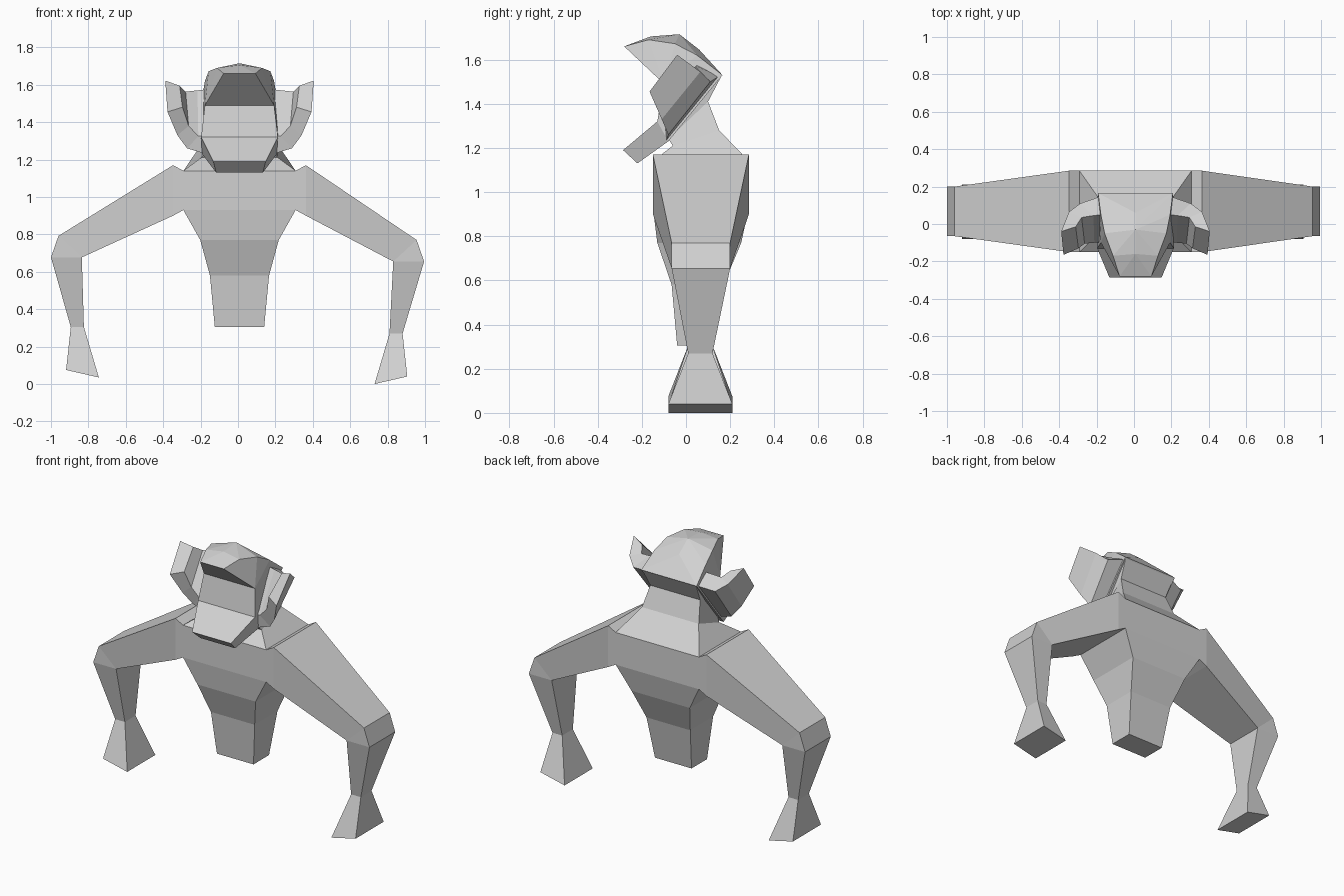
import bpy
import bmesh

if "Cube" in bpy.data.objects:
    bpy.data.objects.remove(bpy.data.objects["Cube"], do_unlink=True)

CX = 0.008  # centre line of the body

grey = bpy.data.materials.new("plain_grey")
grey.use_nodes = True
grey.diffuse_color = (0.64, 0.64, 0.64, 1)
grey.node_tree.nodes["Principled BSDF"].inputs["Base Color"].default_value = (0.64, 0.64, 0.64, 1)


def finish(name, bm):
    bmesh.ops.remove_doubles(bm, verts=bm.verts[:], dist=0.0005)
    bmesh.ops.recalc_face_normals(bm, faces=bm.faces[:])
    mesh = bpy.data.meshes.new(name)
    bm.to_mesh(mesh)
    bm.free()
    mesh.materials.append(grey)
    obj = bpy.data.objects.new(name, mesh)
    obj.location.x = CX
    bpy.context.collection.objects.link(obj)
    return obj


def loft(name, rings):
    """Skin a row of four-cornered sections and cap both ends."""
    bm = bmesh.new()
    rows = [[bm.verts.new(p) for p in ring] for ring in rings]
    for a, b in zip(rows, rows[1:]):
        for i in range(4):
            j = (i + 1) % 4
            bm.faces.new((a[i], a[j], b[j], b[i]))
    bm.faces.new(rows[0])
    bm.faces.new(rows[-1][::-1])
    return finish(name, bm)


def section(front, back):
    """Symmetric section from (half width, y, z) at the front and back."""
    (fw, fy, fz), (bw, by, bz) = front, back
    return [(-fw, fy, fz), (fw, fy, fz), (bw, by, bz), (-bw, by, bz)]


# Torso tapering down to the waist
loft("torso", [section((w, y0, z), (w, y1, z)) for w, y0, y1, z in (
    (0.30, -0.15, 0.285, 1.14), (0.30, -0.15, 0.285, 0.93),
    (0.21, -0.13, 0.25, 0.77), (0.158, -0.065, 0.17, 0.58),
    (0.132, -0.04, 0.12, 0.305))])

# Neck, flaring into the shoulders and reaching up under the skull
loft("neck", [
    section((0.30, -0.15, 1.14), (0.30, 0.285, 1.14)),
    section((0.205, -0.06, 1.21), (0.205, 0.15, 1.28)),
    section((0.18, -0.08, 1.24), (0.18, 0.10, 1.41)),
    section((0.18, -0.09, 1.32), (0.195, 0.163, 1.53))])

# Face and muzzle
loft("face", [
    section((0.14, -0.285, 1.19), (0.125, -0.22, 1.13)),
    section((0.205, -0.13, 1.32), (0.20, -0.08, 1.23)),
    section((0.185, -0.10, 1.49), (0.20, 0.165, 1.53))])

# Skull cap with overhanging brow
bm = bmesh.new()
for w, y, z in ((0.085, -0.28, 1.66), (0.12, -0.17, 1.69), (0.165, -0.05, 1.672),
                (0.185, 0.05, 1.62), (0.20, 0.165, 1.53), (0.185, -0.10, 1.49)):
    for s in (-1, 1):
        bm.verts.new((s * w, y, z))
for y, z in ((-0.16, 1.705), (-0.03, 1.715), (0.06, 1.645)):
    bm.verts.new((0, y, z))
bmesh.ops.convex_hull(bm, input=bm.verts[:])
finish("skull_cap", bm)

# Ears: curled plates, each section is outer low, outer high, inner high, inner low
EAR = [
    [(0.18, -0.09, 1.23), (0.18, 0.15, 1.525), (0.18, 0.05, 1.575), (0.18, -0.10, 1.33)],
    [(0.28, -0.08, 1.26), (0.295, 0.11, 1.50), (0.225, 0.045, 1.57), (0.22, -0.10, 1.325)],
    [(0.332, -0.11, 1.33), (0.355, 0.065, 1.545), (0.288, 0.035, 1.563), (0.272, -0.105, 1.38)],
    [(0.385, -0.165, 1.455), (0.397, -0.04, 1.622), (0.32, -0.015, 1.595), (0.305, -0.13, 1.48)]]

# Arms: x and z of the outer and inner edge, depth range, drift on the right arm
ARM = [
    ((0.30, 1.14), (0.30, 0.93), (-0.15, 0.285), (0, 0)),
    ((0.355, 1.17), (0.355, 0.90), (-0.15, 0.285), (0, 0)),
    ((0.947, 0.77), (0.822, 0.655), (-0.065, 0.20), (0.021, 0.022)),
    ((0.987, 0.655), (0.822, 0.655), (-0.065, 0.20), (0.021, 0.022)),
    ((0.872, 0.27), (0.802, 0.27), (0.01, 0.12), (0.03, 0.035)),
    ((0.897, 0.04), (0.722, 0.0), (-0.08, 0.21), (0.03, 0.035))]

for side, s in (("left", 1), ("right", -1)):
    loft(side + "_ear", [[(s * x, y, z) for x, y, z in ring] for ring in EAR])
    rings = []
    for (ox, oz), (ix, iz), (y0, y1), (dx, dz) in ARM:
        if s > 0:
            dx = dz = 0
        rings.append([(s * (x + dx), y, z + dz) for x, y, z in (
            (ox, y0, oz), (ox, y1, oz), (ix, y1, iz), (ix, y0, iz))])
    loft(side + "_arm", rings)
